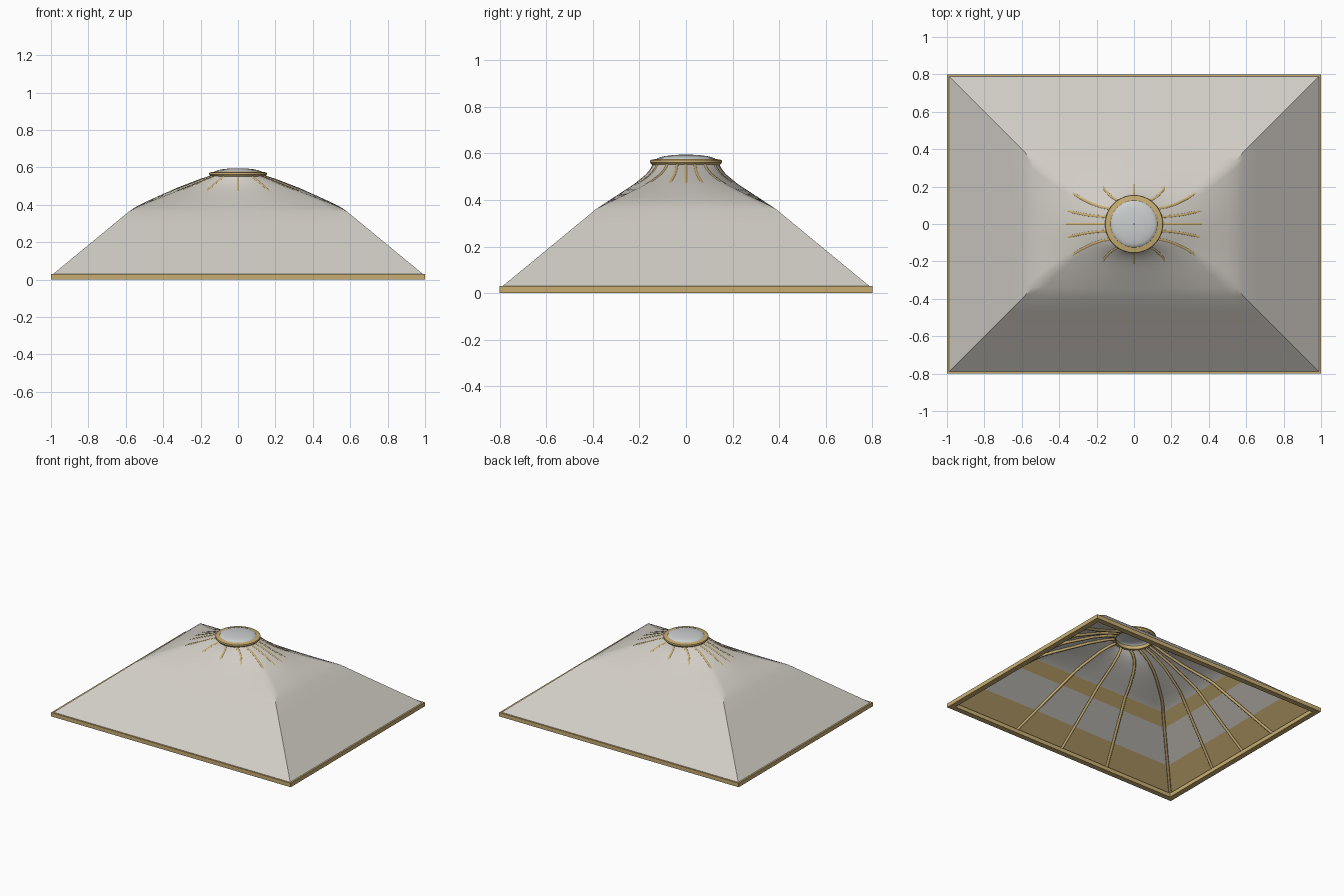
import bpy, bmesh, math

if "Cube" in bpy.data.objects:
    bpy.data.objects.remove(bpy.data.objects["Cube"])

def material(name, rgb):
    m = bpy.data.materials.new(name)
    m.diffuse_color = (*rgb, 1)
    m.use_nodes = True
    m.node_tree.nodes["Principled BSDF"].inputs["Base Color"].default_value = m.diffuse_color
    return m

CLOTH = material("pale_canvas", (0.64, 0.61, 0.56))
WOOD = material("golden_wood", (0.58, 0.42, 0.17))
GLASS = material("skylight_grey", (0.60, 0.62, 0.62))

# Roof levels: z, half width x, half depth y, roundness (0 rectangle, 1 ellipse)
LEVELS = [(0.03, 0.988, 0.788, 0), (0.15, 0.842, 0.642, 0), (0.30, 0.660, 0.460, 0),
          (0.362, 0.585, 0.385, 0), (0.385, 0.552, 0.350, 0.06), (0.41, 0.505, 0.312, 0.18),
          (0.435, 0.45, 0.274, 0.33), (0.46, 0.395, 0.235, 0.50), (0.485, 0.335, 0.200, 0.68),
          (0.51, 0.270, 0.170, 0.84), (0.535, 0.205, 0.150, 0.95), (0.556, 0.14, 0.14, 1)]
COLS = 96

def roof_point(level, a, inset=0.0, drop=0.0):
    """Point on the roof at one level, blending a rectangle into an ellipse."""
    z, hx, hy, w = level
    c, s = math.cos(a), math.sin(a)
    k = max(abs(c), abs(s))
    b = a - 0.17 * math.sin(2 * a)
    x = (1 - w) * c / k + w * math.cos(b)
    y = (1 - w) * s / k + w * math.sin(b)
    return (x * (hx - inset), y * (hy - inset), z - drop)

def finish(name, bm, mat, smooth=None):
    bmesh.ops.recalc_face_normals(bm, faces=bm.faces)
    me = bpy.data.meshes.new(name)
    bm.to_mesh(me)
    bm.free()
    me.materials.append(mat)
    ob = bpy.data.objects.new(name, me)
    bpy.context.collection.objects.link(ob)
    if smooth:
        bpy.ops.object.select_all(action='DESELECT')
        ob.select_set(True)
        bpy.context.view_layer.objects.active = ob
        bpy.ops.object.shade_smooth_by_angle(angle=math.radians(smooth))
    return ob

def loft(name, rings, mat, smooth=None, closed=False):
    """Join rings of points with quads; closed also joins last ring to first."""
    bm = bmesh.new()
    rows = [[bm.verts.new(p) for p in ring] for ring in rings]
    if closed:
        rows.append(rows[0])
    for lo, hi in zip(rows, rows[1:]):
        n = len(lo)
        for i in range(n):
            j = (i + 1) % n
            bm.faces.new((lo[i], lo[j], hi[j], hi[i]))
    return finish(name, bm, mat, smooth)

def circle(r, z, n=64):
    return [(r * math.cos(2 * math.pi * i / n), r * math.sin(2 * math.pi * i / n), z) for i in range(n)]

def rect(x, y, z):
    return [(x, y, z), (-x, y, z), (-x, -y, z), (x, -y, z)]

ANGLES = [2 * math.pi * i / COLS for i in range(COLS)]

# Canvas roof
loft("canvas_roof", [[roof_point(l, a) for a in ANGLES] for l in LEVELS], CLOTH, 35)

# Wooden bands lining the underside
for name, lo, hi in (("lower_band", 0, 1), ("upper_band", 2, 3)):
    loft(name, [[roof_point(LEVELS[k], a, 0.005, 0.003) for a in ANGLES] for k in (lo, hi)], WOOD)

# Rectangular base frame
loft("base_frame", [rect(1, 0.8, 0), rect(1, 0.8, 0.03), rect(0.96, 0.76, 0.03), rect(0.96, 0.76, 0)],
     WOOD, closed=True)

# Sixteen ribs under the canvas, breaking through close to the crown
curve = bpy.data.curves.new("ribs", 'CURVE')
curve.dimensions = '3D'
curve.bevel_depth = 0.010
curve.bevel_resolution = 1
for i in range(16):
    a = 2 * math.pi * i / 16
    sp = curve.splines.new('POLY')
    sp.points.add(len(LEVELS) - 1)
    for pt, l in zip(sp.points, LEVELS):
        sink = 0.011 if l[0] < 0.48 else 0.007
        pt.co = (*roof_point(l, a, sink * 0.6, sink * 0.8), 1)
curve.materials.append(WOOD)
ribs = bpy.data.objects.new("ribs", curve)
bpy.context.collection.objects.link(ribs)

# Crown ring and domed skylight
loft("crown_ring", [circle(0.125, 0.55), circle(0.145, 0.55), circle(0.155, 0.562),
                    circle(0.153, 0.572), circle(0.125, 0.577)], WOOD, 25, closed=True)
dome = [circle(0.126 * math.cos(t * math.pi / 12), 0.574 + 0.021 * math.sin(t * math.pi / 12))
        for t in range(6)]
dome.append(circle(0.002, 0.595))
loft("skylight_dome", dome, GLASS, 60)
